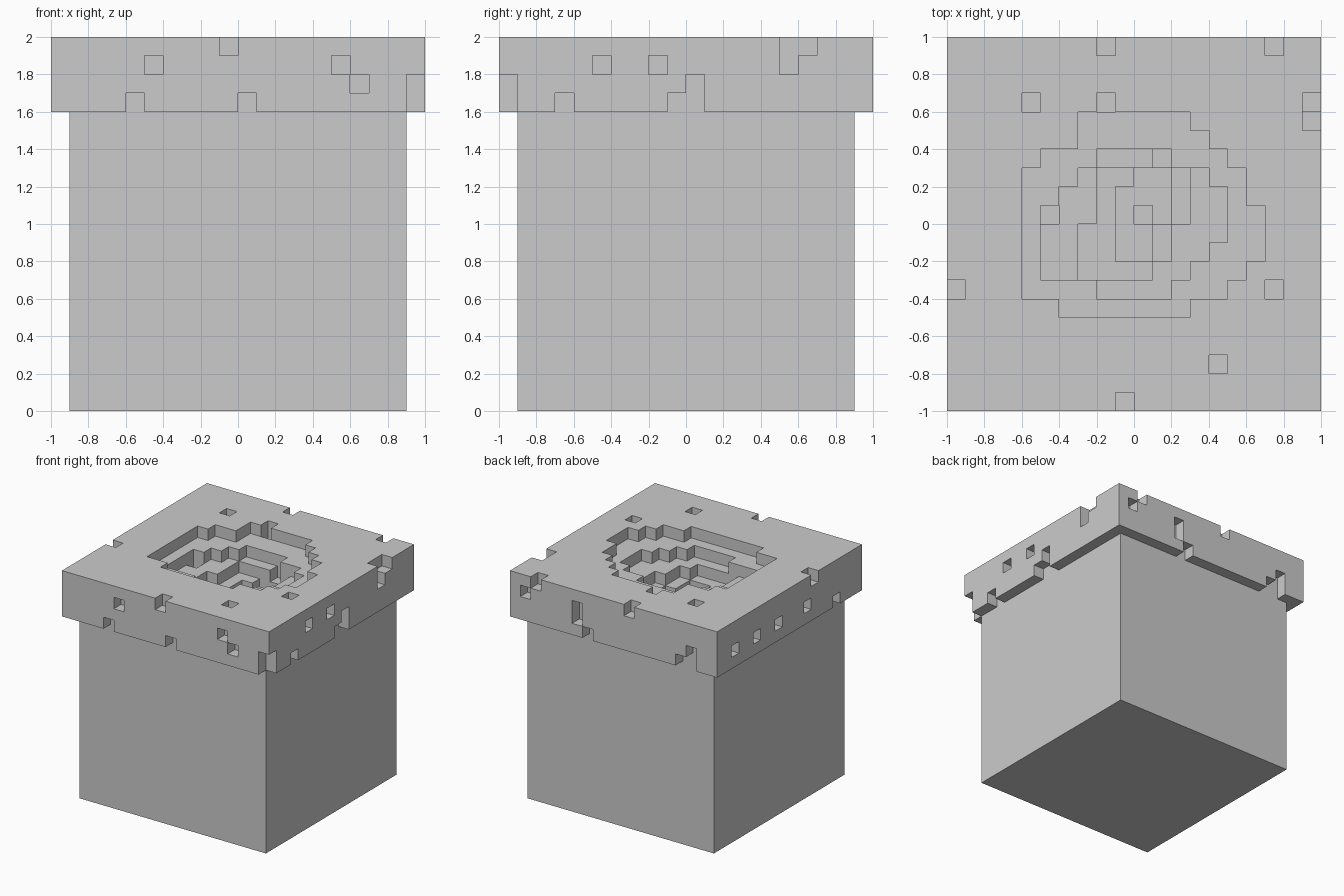
import bpy, bmesh

if "Cube" in bpy.data.objects:
    bpy.data.objects.remove(bpy.data.objects["Cube"])

U = 0.1   # block size
N = 20    # slab is N x N x 4 blocks, layer 3 on top


def box(name, lo, hi):
    bm = bmesh.new()
    bmesh.ops.create_cube(bm, size=1)
    for v in bm.verts:
        v.co = [lo[a] if v.co[a] < 0 else hi[a] for a in range(3)]
    me = bpy.data.meshes.new(name)
    bm.to_mesh(me)
    bm.free()
    ob = bpy.data.objects.new(name, me)
    bpy.context.collection.objects.link(ob)
    return ob


solid = {(i, j, k) for i in range(N) for j in range(N) for k in range(4)}


def carve(x0, x1, y0, y1, k):
    """Remove blocks of one layer; limits in block units from the centre."""
    for i in range(x0 + 10, x1 + 10):
        for j in range(y0 + 10, y1 + 10):
            solid.discard((i, j, k))


# Stepped pit: per level, (x0, x1, y0, y1) rectangles
pit = [
    [(-4, 3, -5, -4), (-6, 5, -4, -3), (-6, 6, -3, -2), (-6, 7, -2, 1),
     (-6, 6, 1, 3), (-5, 5, 3, 4), (-3, 4, 4, 5), (-3, 3, 5, 6)],
    [(-2, 2, -4, -3), (-5, 3, -3, -2), (-5, 4, -2, -1), (-5, 5, -1, 1),
     (-4, 5, 1, 2), (-3, 4, 2, 3), (-2, 2, 3, 4)],
    [(-3, 1, -3, 0), (1, 2, -2, 0), (-2, 3, 0, 3), (-5, -4, 0, 1), (1, 2, 3, 4)],
    [(-1, 1, -2, 0), (-1, 2, 0, 2), (0, 2, 2, 3)],
]
for level, rects in enumerate(pit):
    for r in rects:
        carve(*r, 3 - level)

# Chipped blocks on the top
for x, y in [(-2, 9), (7, 9), (-6, 6), (-2, 6), (-10, -4), (7, -4), (4, -8), (-1, -10)]:
    carve(x, x + 1, y, y + 1, 3)
carve(-2, -1, 6, 7, 2)

# Chipped blocks on the four sides: (position along side, layer)
front = [(-5, 2), (5, 2), (6, 1), (-6, 0), (0, 0), (9, 0), (9, 1)]
back = [(8, 2), (3, 2), (3, 1), (2, 0), (-7, 0), (-8, 1), (-8, 0)]
right = [(-7, 0), (-5, 2), (-2, 2), (-1, 0), (0, 0), (0, 1), (5, 2), (5, 3), (6, 3)]
left = [(7, 1), (4, 1), (1, 1), (-3, 1), (-7, 0)]
for chips, y in ((front, -10), (back, 9)):
    for x, k in chips:
        carve(x, x + 1, y, y + 1, k)
for chips, x in ((right, 9), (left, -10)):
    for y, k in chips:
        carve(x, x + 1, y, y + 1, k)

# Slab mesh from the exposed block faces
bm = bmesh.new()
verts = {}


def vert(p):
    if p not in verts:
        verts[p] = bm.verts.new((p[0] * U - 1, p[1] * U - 1, p[2] * U + 1.6))
    return verts[p]


for c in sorted(solid):
    for axis in range(3):
        b, d = (axis + 1) % 3, (axis + 2) % 3
        for side in (0, 1):
            n = list(c)
            n[axis] += 2 * side - 1
            on_base = n[2] < 0 and 0 < c[0] < N - 1 and 0 < c[1] < N - 1
            if tuple(n) in solid or on_base:
                continue
            quad = []
            for s, t in ((0, 0), (1, 0), (1, 1), (0, 1)):
                p = list(c)
                p[axis] += side
                p[b] += s
                p[d] += t
                quad.append(vert(tuple(p)))
            bm.faces.new(quad if side else quad[::-1])
me = bpy.data.meshes.new("top_slab")
bm.to_mesh(me)
bm.free()
bpy.context.collection.objects.link(bpy.data.objects.new("top_slab", me))

# Base block with the deepest pit block cut into its top
base = box("base_block", (-0.9, -0.9, 0), (0.9, 0.9, 1.6))
cutter = box("pit_cutter", (0, 0, 1.5), (0.1, 0.1, 1.7))
cutter.hide_render = True
cutter.hide_viewport = True
mod = base.modifiers.new("pit", 'BOOLEAN')
mod.operation = 'DIFFERENCE'
mod.solver = 'EXACT'
mod.object = cutter
